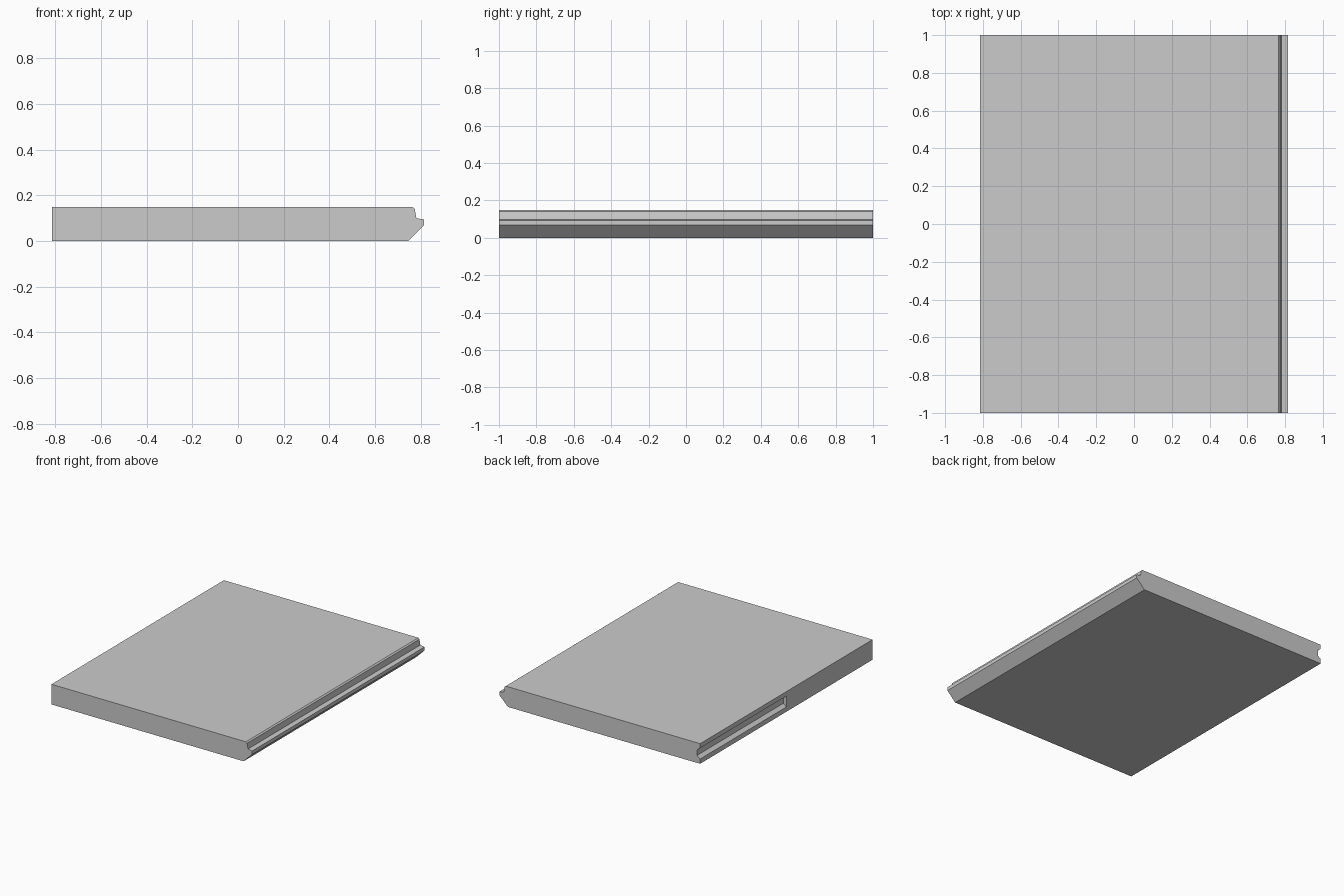
import bpy, bmesh

if "Cube" in bpy.data.objects:
    bpy.data.objects.remove(bpy.data.objects["Cube"])


def prism(name, profile, y0, y1):
    """Extrude an x-z profile along y."""
    bm = bmesh.new()
    face = bm.faces.new([bm.verts.new((x, y0, z)) for x, z in profile])
    ext = bmesh.ops.extrude_face_region(bm, geom=[face])
    moved = [v for v in ext["geom"] if isinstance(v, bmesh.types.BMVert)]
    bmesh.ops.translate(bm, verts=moved, vec=(0, y1 - y0, 0))
    bmesh.ops.recalc_face_normals(bm, faces=bm.faces)
    mesh = bpy.data.meshes.new(name)
    bm.to_mesh(mesh)
    bm.free()
    obj = bpy.data.objects.new(name, mesh)
    bpy.context.collection.objects.link(obj)
    return obj


# Slab with a stepped tongue along the right edge
panel = prism("panel", [
    (-0.815, 0.0), (0.746, 0.0), (0.815, 0.068), (0.815, 0.094),
    (0.781, 0.099), (0.774, 0.140), (0.764, 0.148), (-0.815, 0.148)], -1.0, 1.0)

# Shallow groove in the rear half of the left edge
cutter = prism("edge_groove_cutter", [
    (-0.835, 0.03), (-0.815, 0.035), (-0.79, 0.055),
    (-0.79, 0.095), (-0.815, 0.115), (-0.835, 0.12)], 0.0, 1.05)
cutter.hide_render = True
cutter.hide_set(True)

groove = panel.modifiers.new("edge_groove", "BOOLEAN")
groove.operation = "DIFFERENCE"
groove.solver = "EXACT"
groove.object = cutter
